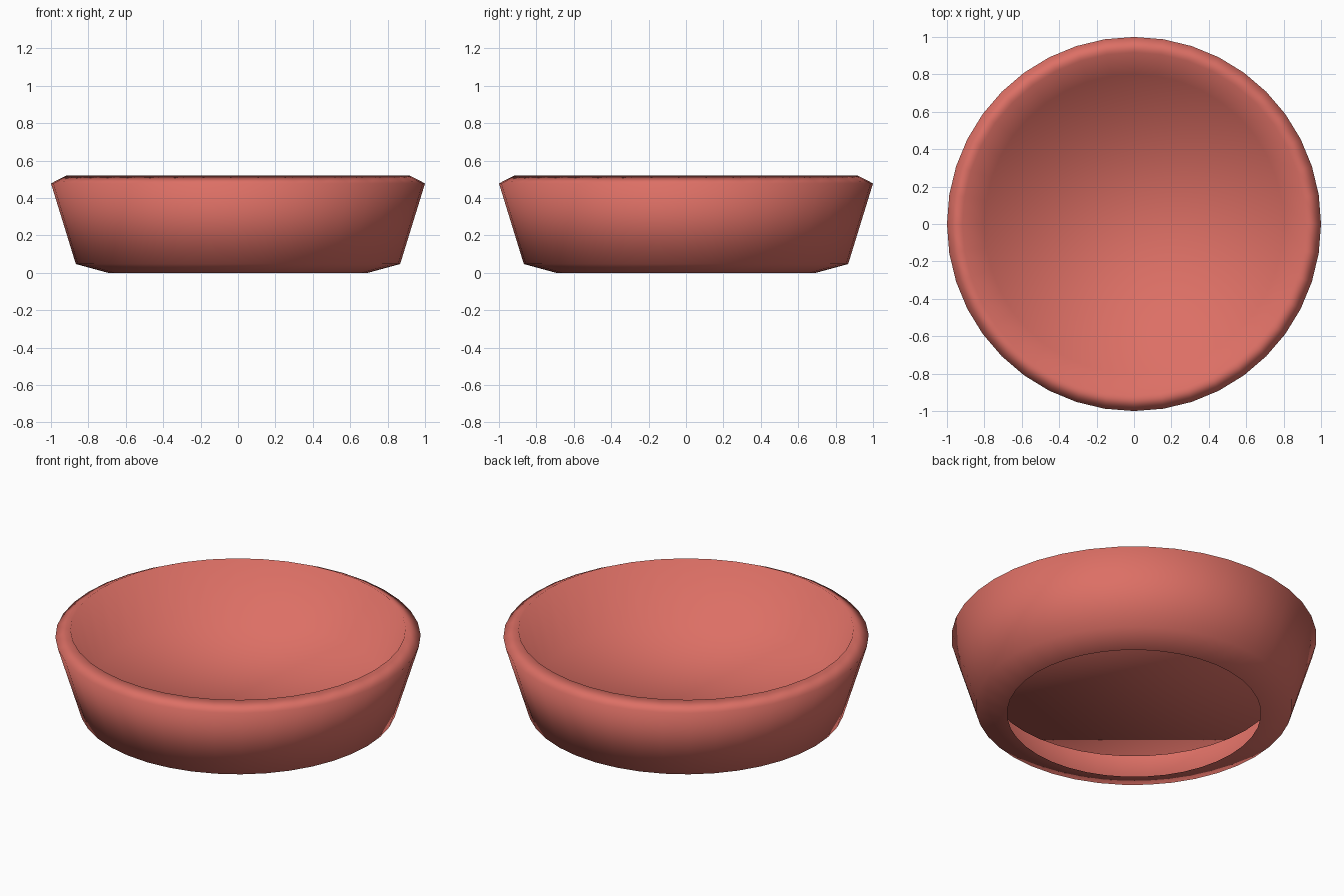
import bpy
import bmesh
from math import cos, sin, pi

if "Cube" in bpy.data.objects:
    bpy.data.objects.remove(bpy.data.objects["Cube"])

SIDES = 40

# Profile (radius, height): open base, outer wall, rim, inner wall, floor edge
PROFILE = [(0.695, 0.0), (0.867, 0.047), (1.0, 0.478), (0.917, 0.52), (0.80, 0.19)]

bm = bmesh.new()
rings = []
for r, z in PROFILE:
    rings.append([bm.verts.new((r * cos(2 * pi * i / SIDES), r * sin(2 * pi * i / SIDES), z))
                  for i in range(SIDES)])

# Walls between successive rings
for a, b in zip(rings, rings[1:]):
    for i in range(SIDES):
        j = (i + 1) % SIDES
        bm.faces.new((a[i], a[j], b[j], b[i]))

# Flat inner floor, facing up; the underside stays open
bm.faces.new(rings[-1])
for f in bm.faces:
    f.smooth = True

mesh = bpy.data.meshes.new("bowl")
bm.to_mesh(mesh)
bm.free()
bowl = bpy.data.objects.new("bowl", mesh)
bpy.context.collection.objects.link(bowl)

# Coral red finish
mat = bpy.data.materials.new("coral_red")
mat.diffuse_color = (0.72, 0.16, 0.13, 1.0)
mat.use_nodes = True
mat.node_tree.nodes["Principled BSDF"].inputs["Base Color"].default_value = mat.diffuse_color
mesh.materials.append(mat)
